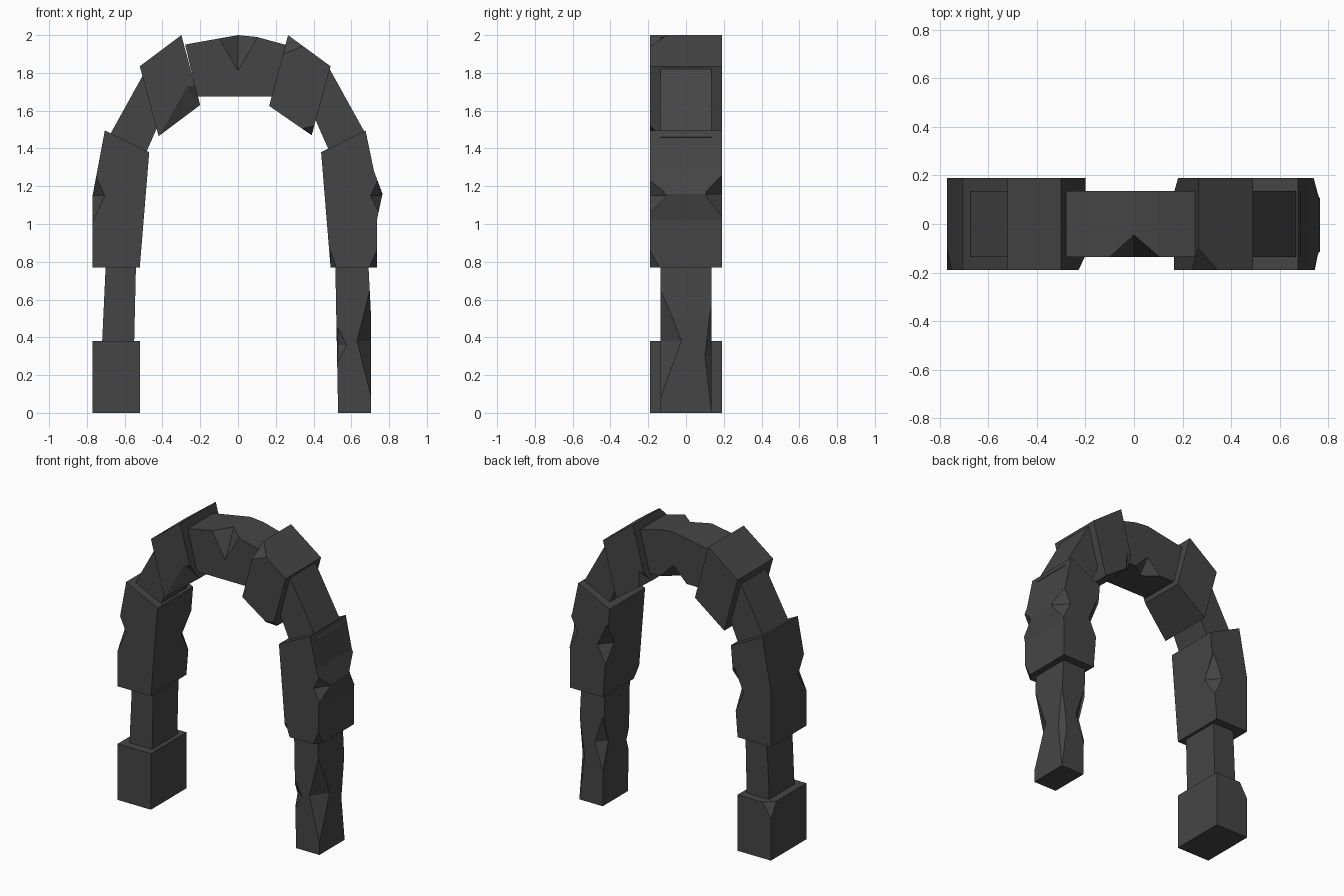
import bpy, bmesh, math
from mathutils import Matrix, Vector

if "Cube" in bpy.data.objects:
    bpy.data.objects.remove(bpy.data.objects["Cube"])

stone = bpy.data.materials.new("dark_stone")
stone.diffuse_color = (0.06, 0.06, 0.06, 1)
stone.use_nodes = True
stone.node_tree.nodes["Principled BSDF"].inputs["Base Color"].default_value = stone.diffuse_color
WIDE, SLIM = 0.19, 0.135


def make(name, bm):
    bmesh.ops.recalc_face_normals(bm, faces=bm.faces)
    me = bpy.data.meshes.new(name)
    bm.to_mesh(me)
    bm.free()
    me.materials.append(stone)
    ob = bpy.data.objects.new(name, me)
    bpy.context.collection.objects.link(ob)
    return ob


def chip(x, y, z, rx, ry, rz, tilt=0):
    """Octahedron cutter: leaves a faceted notch on an edge or corner."""
    bm = bmesh.new()
    rot = Matrix.Rotation(math.radians(tilt), 3, 'Y')
    ax = [Vector((rx, 0, 0)), Vector((0, ry, 0)), Vector((0, 0, rz))]
    c = Vector((x, y, z))
    v = [[bm.verts.new(c + rot @ (a * s)) for s in (1, -1)] for a in ax]
    for i in (0, 1):
        for j in (0, 1):
            for k in (0, 1):
                bm.faces.new((v[0][i], v[1][j], v[2][k]))
    return make("chip_cutter", bm)


def block(name, outline, half, chips=()):
    """Extrude an x-z outline in y, then knock chips out of it."""
    bm = bmesh.new()
    rows = [[bm.verts.new((x, y, z)) for x, z in outline] for y in (-half, half)]
    n = len(outline)
    bm.faces.new(rows[0])
    bm.faces.new(rows[1])
    for i in range(n):
        j = (i + 1) % n
        bm.faces.new((rows[0][i], rows[0][j], rows[1][j], rows[1][i]))
    ob = make(name, bm)
    for c in chips:
        cutter = chip(*c)
        cutter.hide_render = True
        mod = ob.modifiers.new("chip", 'BOOLEAN')
        mod.operation, mod.solver, mod.object = 'DIFFERENCE', 'EXACT', cutter
        bpy.context.view_layer.objects.active = ob
        bpy.ops.object.modifier_apply(modifier=mod.name)
        bpy.data.objects.remove(cutter)
    return ob


# left pillar
block("left_foot", [(-.77, 0), (-.52, 0), (-.52, .38), (-.77, .38)], WIDE,
      [(-.77, WIDE, .38, .06, .06, .1)])
block("left_leg", [(-.72, .36), (-.55, .36), (-.54, .79), (-.7, .79)], SLIM)
block("left_upper_block", [(-.77, .77), (-.52, .77), (-.47, 1.38), (-.705, 1.495), (-.77, 1.15)], WIDE,
      [(-.77, -WIDE, 1.15, .065, .09, .14), (-.495, WIDE, 1.08, .07, .09, .16)])

# right pillar
block("right_leg", [(.53, 0), (.705, 0), (.705, .5), (.69, .79), (.515, .79)], SLIM,
      [(.705, -SLIM, .38, .075, .11, .3), (.53, -SLIM, .36, .045, .03, .09),
       (.705, SLIM, .3, .04, .035, .3), (.53, SLIM, .42, .06, .06, .18)])
block("right_upper_block", [(.49, .77), (.735, .77), (.735, 1.02), (.765, 1.16), (.72, 1.28),
                            (.675, 1.495), (.44, 1.38)], WIDE,
      [(.76, -WIDE, 1.15, .06, .09, .12), (.76, WIDE, 1.16, .08, .09, .16),
       (.735, -WIDE, .77, .04, .05, .09), (.49, -WIDE, .77, .03, .05, .09),
       (.46, WIDE, 1.12, .07, .08, .15)])

# slim links and wide shoulders of the arch
for side, label in ((-1, "left"), (1, "right")):
    block(label + "_link", [(side * x, z) for x, z in
          ((.49, 1.37), (.685, 1.46), (.48, 1.83), (.38, 1.62))], SLIM)
block("left_shoulder", [(-.52, 1.835), (-.42, 1.465), (-.2, 1.63), (-.3, 2)], WIDE,
      [(-.2, -WIDE, 1.63, .27, .06, .12, -37)])
block("right_shoulder", [(.49, 1.835), (.39, 1.47), (.165, 1.625), (.265, 2)], WIDE,
      [(.265, -WIDE, 2, .1, .09, .15, 36), (.39, -WIDE, 1.47, .06, .05, .07, 36),
       (.165, WIDE, 1.625, .07, .06, .09, 36)])

# keystone span
block("keystone", [(-.215, 1.675), (.19, 1.675), (.265, 1.945), (.1, 1.99), (0, 2), (-.28, 1.95)], SLIM,
      [(0, -SLIM, 2, .11, .09, .19), (0, SLIM, 1.675, .1, .08, .1)])
